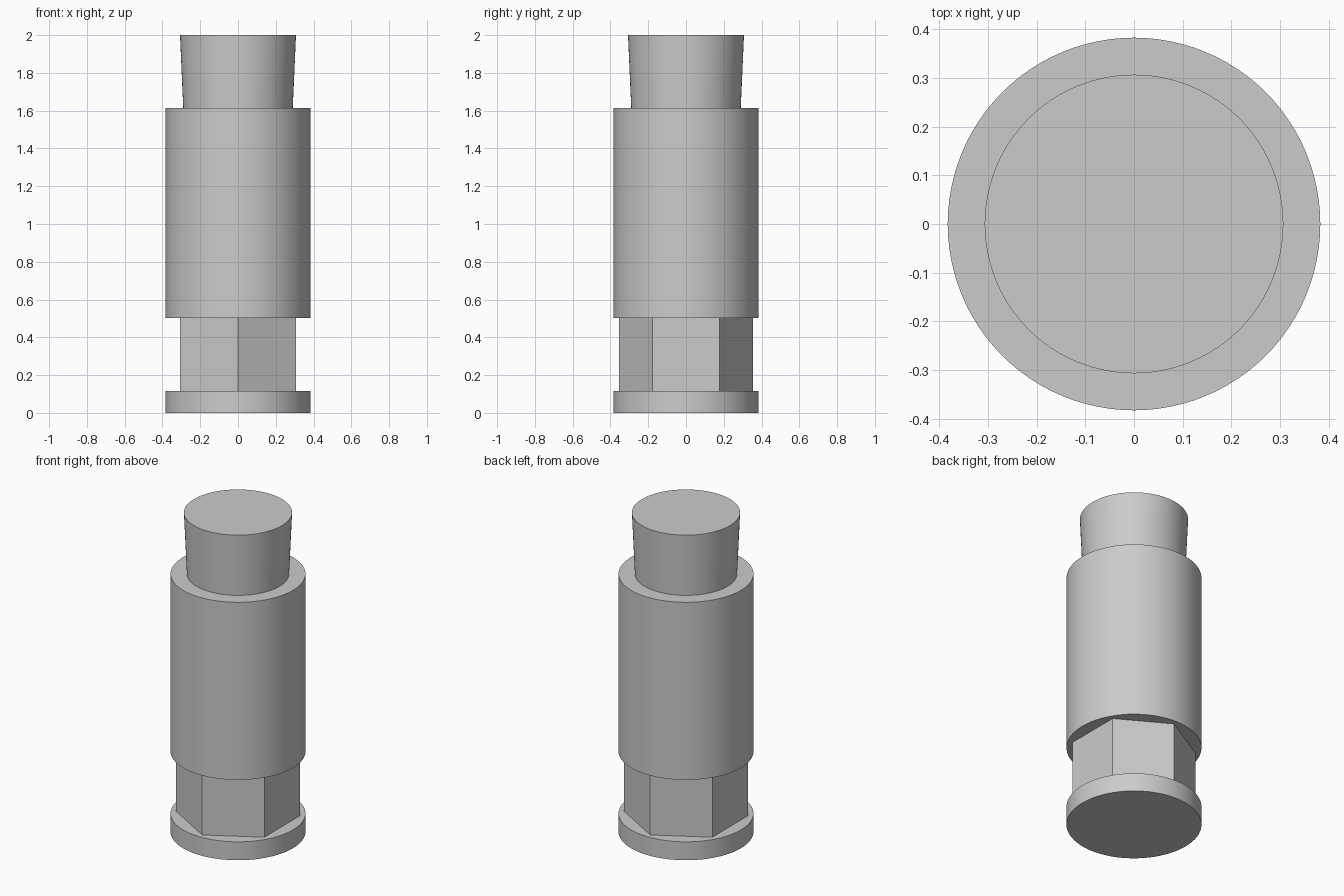
import bpy
import math

cube = bpy.data.objects.get("Cube")
if cube:
    bpy.data.objects.remove(cube, do_unlink=True)

# Single plain grey metal
metal = bpy.data.materials.new("grey_metal")
metal.use_nodes = True
grey = (0.6, 0.6, 0.6, 1.0)
metal.diffuse_color = grey
metal.node_tree.nodes["Principled BSDF"].inputs["Base Color"].default_value = grey


def turned_part(name, z_low, z_high, r_low, r_high, sides=96):
    """Upright prism or cone section between two heights."""
    bpy.ops.mesh.primitive_cone_add(
        vertices=sides, radius1=r_low, radius2=r_high,
        depth=z_high - z_low, location=(0, 0, (z_low + z_high) / 2))
    part = bpy.context.object
    part.name = part.data.name = name
    part.data.materials.append(metal)
    if sides > 6:
        bpy.ops.object.shade_smooth_by_angle(angle=math.radians(30))
    return part


RIM = 0.383
BASE_TOP, BODY_LOW, BODY_TOP = 0.115, 0.503, 1.615

# Round foot, hexagonal wrench section (corners toward front and back),
# cylindrical body, and head flaring slightly towards the top
turned_part("base_flange", 0, BASE_TOP, RIM, RIM)
turned_part("hex_neck", BASE_TOP, BODY_LOW, 0.354, 0.354, sides=6)
turned_part("main_body", BODY_LOW, BODY_TOP, RIM, RIM)
turned_part("tapered_head", BODY_TOP, 2.0, 0.29, 0.307)
